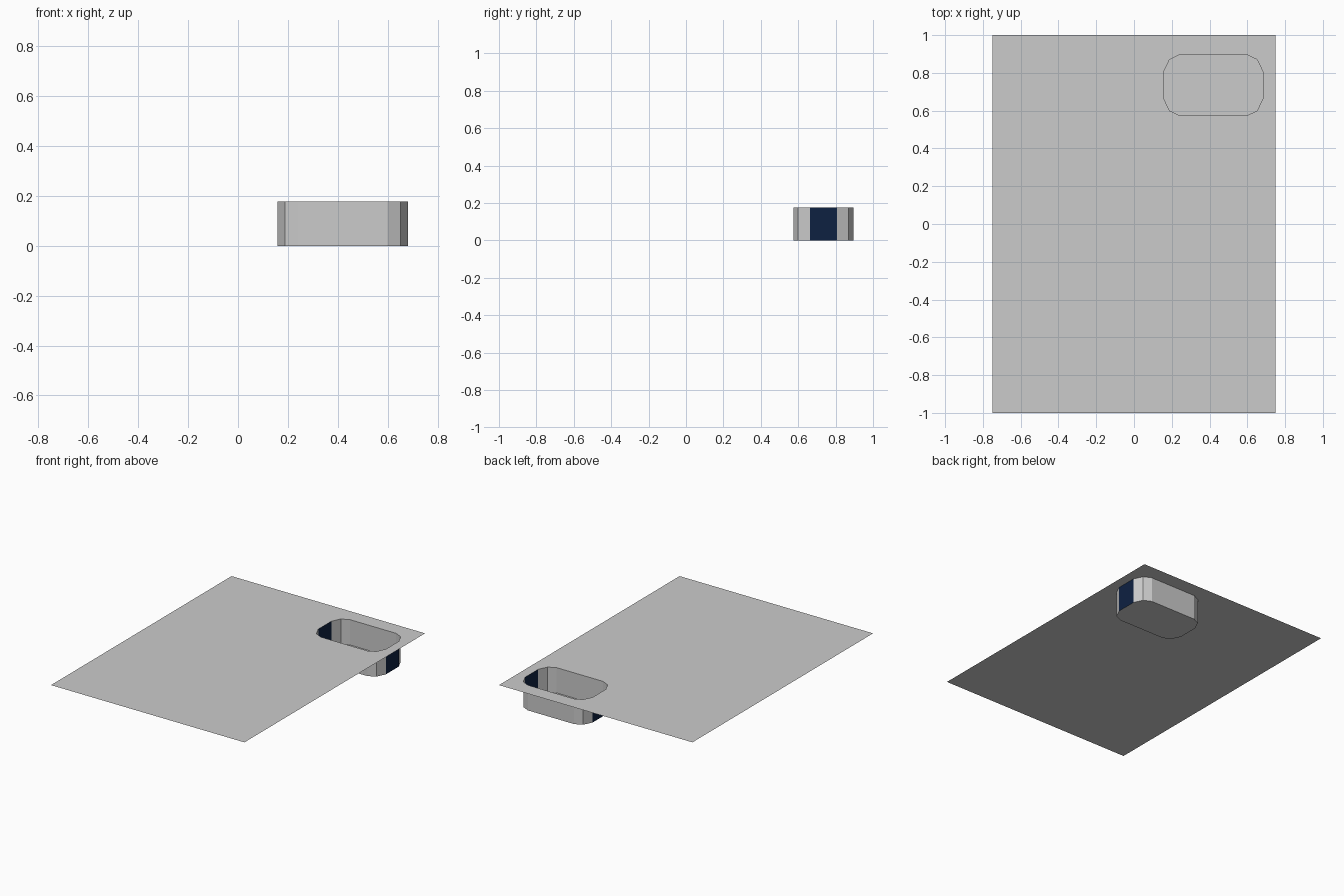
import bpy, bmesh

if "Cube" in bpy.data.objects:
    bpy.data.objects.remove(bpy.data.objects["Cube"])

def material(name, rgb):
    m = bpy.data.materials.new(name)
    m.diffuse_color = (*rgb, 1)
    m.use_nodes = True
    m.node_tree.nodes["Principled BSDF"].inputs["Base Color"].default_value = m.diffuse_color
    return m

grey = material("light grey", (0.6, 0.6, 0.6))
navy = material("navy blue", (0.004, 0.015, 0.053))

TOP = 0.177                      # height of the counter sheet
CX, CY = 0.42, 0.735             # basin centre
# one quarter of the rounded outline, mirrored to the other corners
quarter = [(0.262, 0.072), (0.232, 0.135), (0.18, 0.16)]
outline = []
for sx, sy in ((1, 1), (-1, 1), (-1, -1), (1, -1)):
    pts = quarter if sx * sy > 0 else quarter[::-1]
    outline += [(CX + sx * x, CY + sy * y) for x, y in pts]

def ring(bm, pts, z):
    return [bm.verts.new((x, y, z)) for x, y in pts]

def finish(bm, name, mats):
    me = bpy.data.meshes.new(name)
    bm.to_mesh(me)
    bm.free()
    for m in mats:
        me.materials.append(m)
    ob = bpy.data.objects.new(name, me)
    bpy.context.collection.objects.link(ob)

# counter sheet with the basin opening cut out
bm = bmesh.new()
edges = []
for pts in ([(-0.75, -1), (0.75, -1), (0.75, 1), (-0.75, 1)], outline):
    vs = ring(bm, pts, TOP)
    edges += [bm.edges.new((vs[i], vs[i - 1])) for i in range(len(vs))]
bmesh.ops.triangle_fill(bm, edges=edges, use_beauty=True, normal=(0, 0, 1))
for f in bm.faces:
    f.normal_update()
    if f.normal.z < 0:
        f.normal_flip()
bmesh.ops.dissolve_limit(bm, angle_limit=0.01, verts=bm.verts[:], edges=bm.edges[:])
finish(bm, "counter_sheet", [grey])

# basin hanging below: walls and floor, with navy end walls
bm = bmesh.new()
low, high = ring(bm, outline, 0), ring(bm, outline, TOP)
bm.faces.new(low[::-1])
n = len(low)
for i in range(n):
    j = (i + 1) % n
    f = bm.faces.new((low[i], low[j], high[j], high[i]))
    f.normal_update()
    f.material_index = int(abs(f.normal.x) > 0.98)
finish(bm, "basin", [grey, navy])
